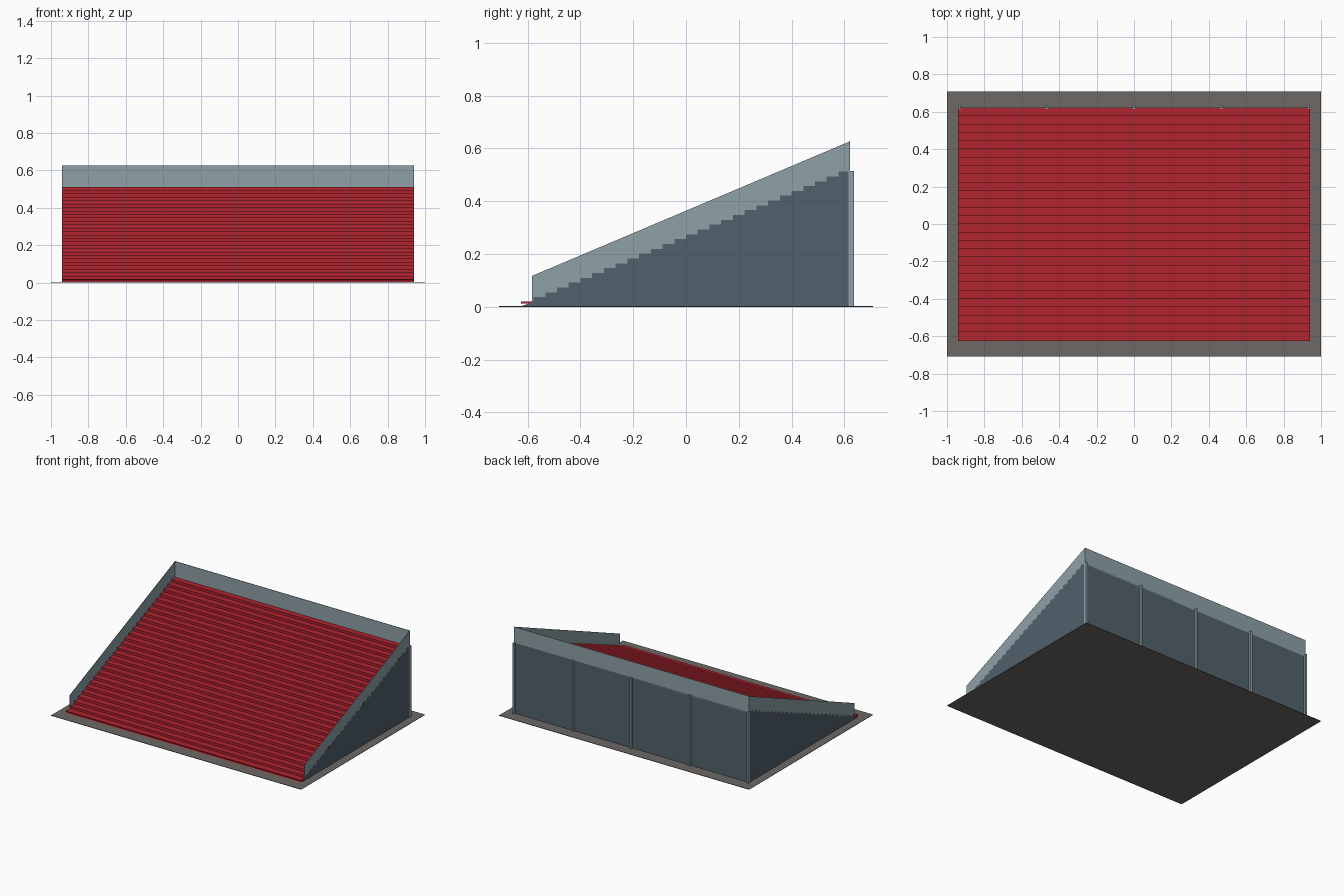
import bpy
import bmesh

cube = bpy.data.objects.get("Cube")
if cube:
    bpy.data.objects.remove(cube, do_unlink=True)


def material(name, rgb):
    """Flat colour given as 0-255 sRGB, stored as linear."""
    lin = [((c / 255 + 0.055) / 1.055) ** 2.4 for c in rgb]
    m = bpy.data.materials.new(name)
    m.use_nodes = True
    m.diffuse_color = (*lin, 1)
    m.node_tree.nodes["Principled BSDF"].inputs["Base Color"].default_value = (*lin, 1)
    return m


RED = material("seat red", (178, 35, 48))
SLATE = material("wall slate", (82, 97, 108))
PANEL = material("panel grey blue", (141, 161, 167))
GROUND = material("ground grey", (109, 104, 101))


def extrude_profile(name, profile, x0, x1, *mats):
    """Solid from a (y, z) profile swept along x."""
    bm = bmesh.new()
    face = bm.faces.new([bm.verts.new((x0, y, z)) for y, z in profile])
    swept = bmesh.ops.extrude_face_region(bm, geom=[face])["geom"]
    bmesh.ops.translate(bm, vec=(x1 - x0, 0, 0),
                        verts=[v for v in swept if isinstance(v, bmesh.types.BMVert)])
    bmesh.ops.recalc_face_normals(bm, faces=bm.faces)
    mesh = bpy.data.meshes.new(name)
    bm.to_mesh(mesh)
    bm.free()
    for m in mats:
        mesh.materials.append(m)
    obj = bpy.data.objects.new(name, mesh)
    bpy.context.collection.objects.link(obj)
    return obj


def box(name, x0, x1, y0, y1, z0, z1, mat):
    return extrude_profile(name, [(y0, z0), (y1, z0), (y1, z1), (y0, z1)], x0, x1, mat)


ROWS = 28
FRONT, BACK, TOP, HALF = -0.622, 0.622, 0.512, 0.94
depth, rise = (BACK - FRONT) / ROWS, TOP / ROWS
BASE = 0.003

# Ground slab
box("ground_slab", -1, 1, -0.708, 0.708, 0, BASE, GROUND)

# Stepped stand: red treads and risers, slate sides and back
profile = [(BACK, BASE), (FRONT, BASE), (FRONT + depth, rise)]
for i in range(1, ROWS):
    y = FRONT + i * depth
    profile += [(y, (i + 1) * rise), (y + depth, (i + 1) * rise)]
stand = extrude_profile("stepped_stand", profile, -HALF, HALF, SLATE, RED)
for p in stand.data.polygons:
    if p.normal.z > 0.1 or p.normal.y < -0.1:
        p.material_index = 1

# Lowest tread, overhanging the foot of the stand
box("lowest_tread", -HALF, HALF, FRONT - 0.003, FRONT + depth, rise - 0.005, rise + 0.002, RED)

# Sloping side panels
slope = [(-0.583, 0.008), (-0.583, 0.117), (BACK, 0.627), (BACK, 0.49)]
for side, s in (("left", 1), ("right", -1)):
    extrude_profile(side + "_side_panel", slope, s * (HALF - 0.003), s * (HALF - 0.0005), PANEL)

# Back panel above the last row
box("back_panel", -HALF, HALF, BACK - 0.003, BACK, TOP - 0.01, 0.627, PANEL)

# Rear posts
POSTS = 5
for i in range(POSTS):
    x = -0.935 + i * 1.87 / (POSTS - 1)
    box(f"rear_post_{i + 1}", x - 0.007, x + 0.007, 0.615, 0.637, BASE, 0.514, PANEL)
